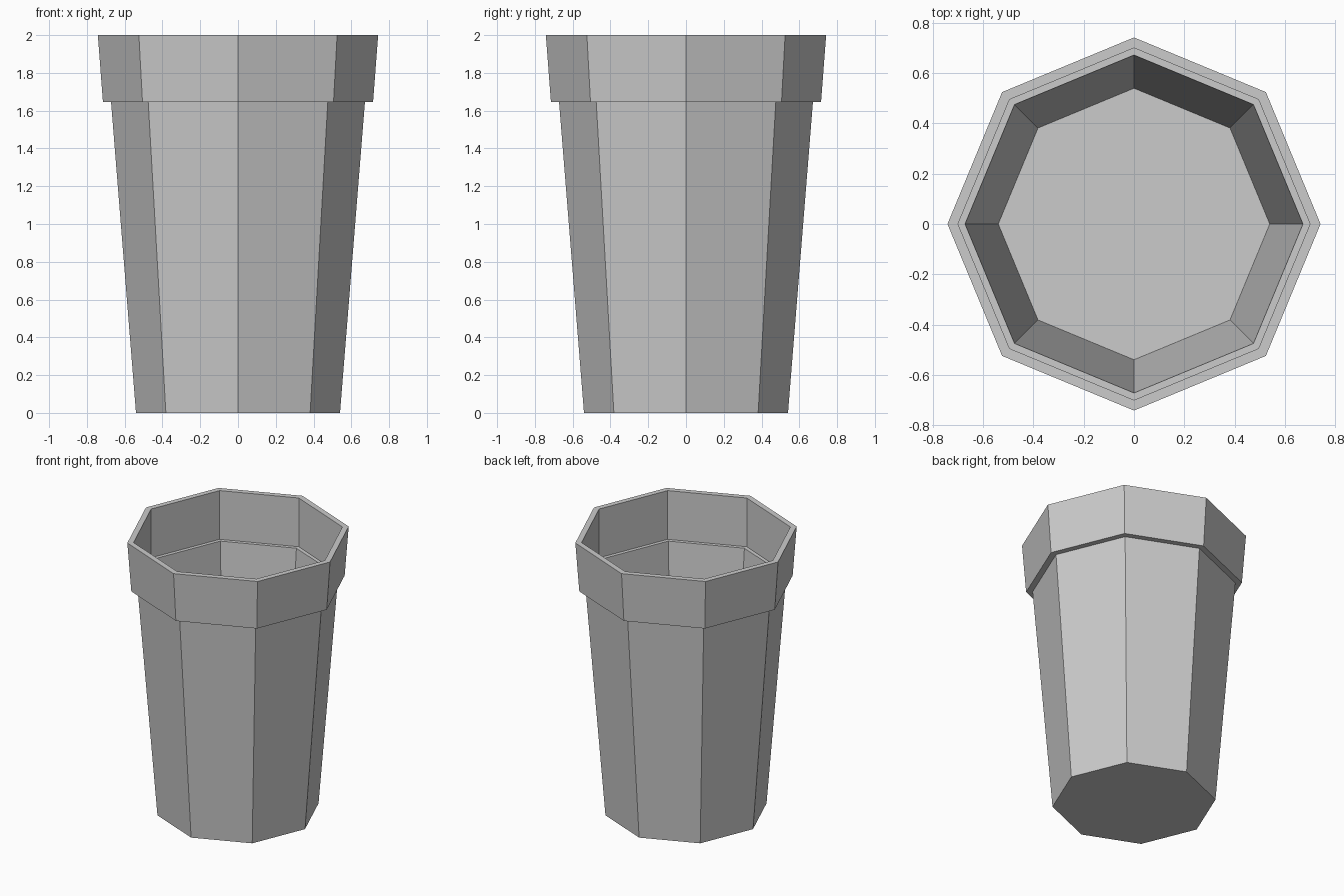
import bpy
import bmesh
from math import cos, sin, tau

SIDES = 8

cube = bpy.data.objects.get("Cube")
if cube:
    bpy.data.objects.remove(cube, do_unlink=True)

grey = bpy.data.materials.new("light_grey")
grey.use_nodes = True
colour = (0.6, 0.6, 0.6, 1)
grey.diffuse_color = colour
grey.node_tree.nodes["Principled BSDF"].inputs["Base Color"].default_value = colour


def add_ring(bm, radius, z):
    return [bm.verts.new((radius * cos(tau * i / SIDES), radius * sin(tau * i / SIDES), z))
            for i in range(SIDES)]


def bridge(bm, lower, upper):
    for i in range(SIDES):
        j = (i + 1) % SIDES
        bm.faces.new((lower[i], lower[j], upper[j], upper[i]))


bm = bmesh.new()

# Thin tapered wall and floor
base = add_ring(bm, 0.54, 0)
neck = add_ring(bm, 0.672, 1.645)
bm.faces.new(base[::-1])
bridge(bm, base, neck)

# Thick collar with a flat ledge inside
ledge = add_ring(bm, 0.70, 1.645)
collar_low = add_ring(bm, 0.715, 1.645)
collar_top = add_ring(bm, 0.742, 2)
lip = add_ring(bm, 0.70, 2)
for lower, upper in ((neck, ledge), (ledge, collar_low), (collar_low, collar_top),
                     (collar_top, lip), (lip, ledge)):
    bridge(bm, lower, upper)

mesh = bpy.data.meshes.new("cup")
bm.to_mesh(mesh)
bm.free()
mesh.materials.append(grey)
bpy.context.collection.objects.link(bpy.data.objects.new("cup", mesh))
